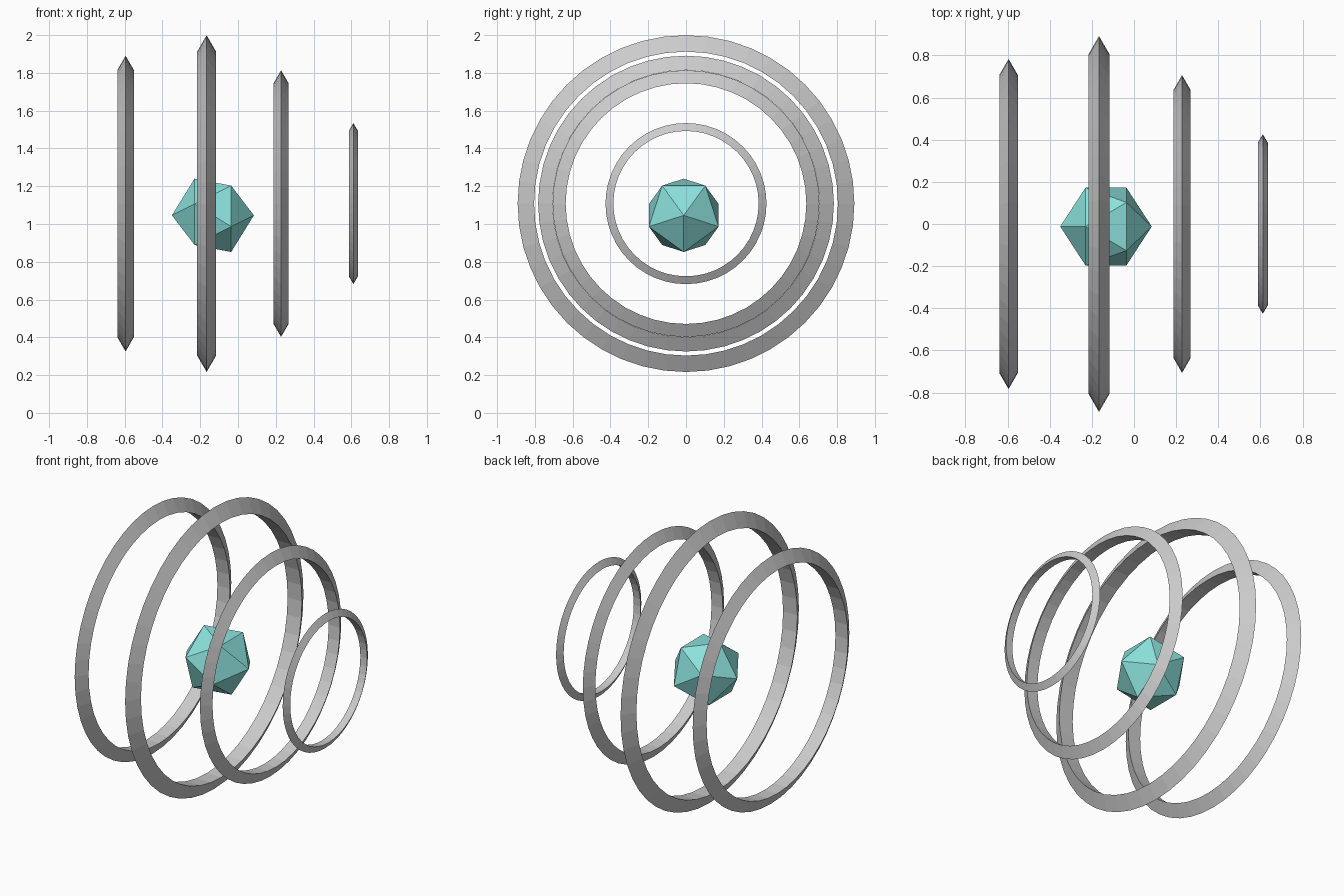
import bpy, bmesh
from math import pi, cos, sin
from mathutils import Matrix

cube = bpy.data.objects.get("Cube")
if cube:
    bpy.data.objects.remove(cube, do_unlink=True)


def make_material(name, rgb):
    mat = bpy.data.materials.new(name)
    mat.use_nodes = True
    mat.diffuse_color = (*rgb, 1)
    bsdf = next(n for n in mat.node_tree.nodes if n.type == 'BSDF_PRINCIPLED')
    bsdf.inputs["Base Color"].default_value = (*rgb, 1)
    return mat


def finish(bm, name, mat, location):
    bmesh.ops.recalc_face_normals(bm, faces=bm.faces)
    mesh = bpy.data.meshes.new(name)
    bm.to_mesh(mesh)
    bm.free()
    mesh.materials.append(mat)
    obj = bpy.data.objects.new(name, mesh)
    obj.location = location
    bpy.context.collection.objects.link(obj)
    return obj


def make_ring(name, x, radius, mat, segments=48):
    """Flat-faced hoop around the x axis with a triangular section, point outward."""
    bm = bmesh.new()
    thick = radius * 0.0695
    section = [(thick * sin(a), radius + thick * cos(a))
               for a in (0, 2 * pi / 3, 4 * pi / 3)]
    loops = []
    for i in range(segments):
        t = 2 * pi * i / segments
        loops.append([bm.verts.new((sx, r * sin(t), r * cos(t))) for sx, r in section])
    for i, loop in enumerate(loops):
        following = loops[(i + 1) % segments]
        for j in range(3):
            k = (j + 1) % 3
            bm.faces.new((loop[j], loop[k], following[k], following[j]))
    return finish(bm, name, mat, (x, 0, 1.108))


grey = make_material("ring grey", (0.6, 0.6, 0.6))
teal = make_material("core teal", (0.26, 0.75, 0.71))

# Four upright rings in a row
for name, x, radius in (("right_ring", -0.595, 0.732),
                        ("large_ring", -0.166, 0.8335),
                        ("medium_ring", 0.228, 0.660),
                        ("small_ring", 0.611, 0.3985)):
    make_ring(name, x, radius, grey)

# Faceted core, its poles along x
bm = bmesh.new()
bmesh.ops.create_icosphere(bm, subdivisions=1, radius=0.217,
                           matrix=Matrix.Rotation(pi / 2, 4, 'Y'))
finish(bm, "core", teal, (-0.133, -0.012, 1.046))
